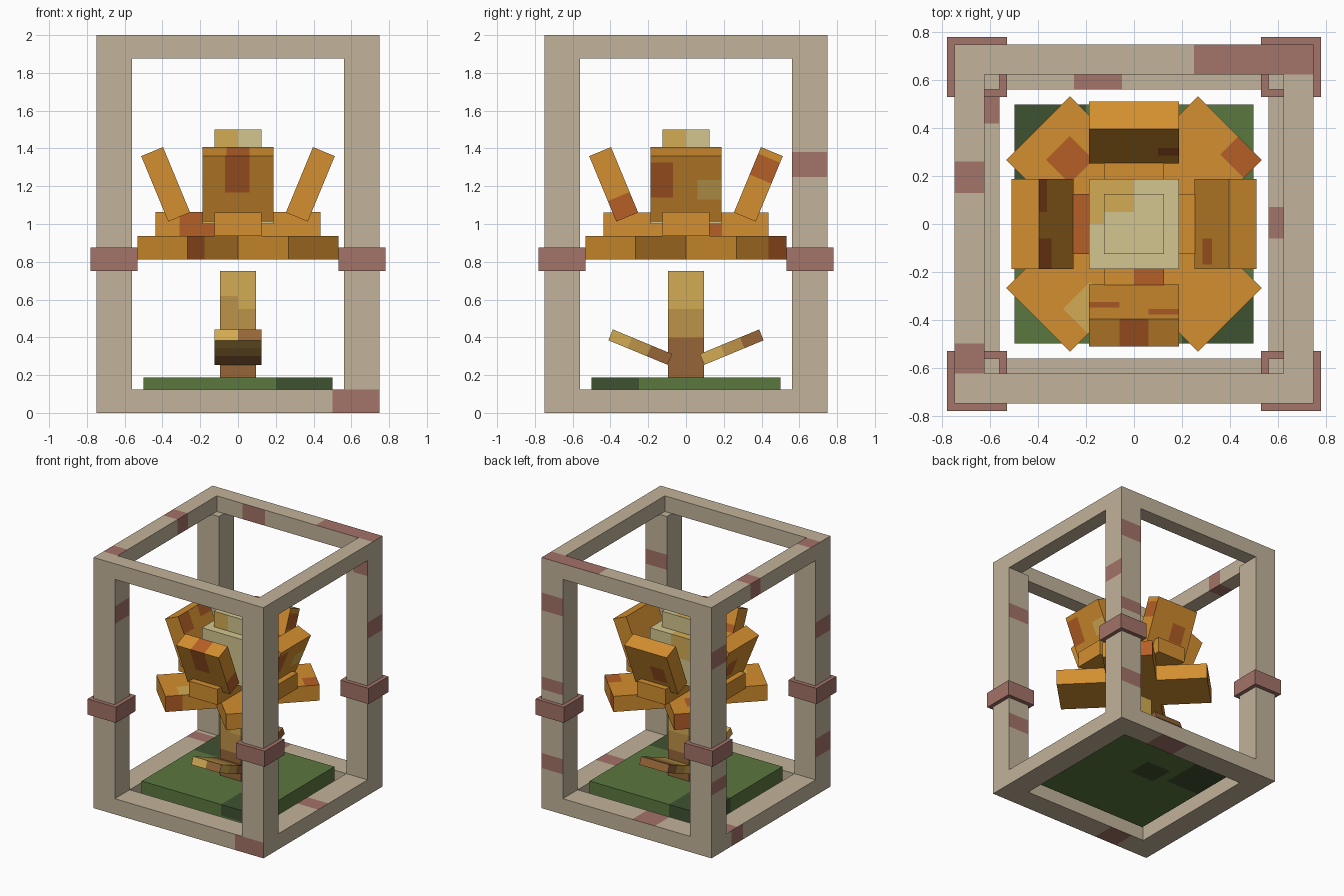
import bpy, bmesh, math
from mathutils import Matrix, Vector

cube = bpy.data.objects.get("Cube")
if cube:
    bpy.data.objects.remove(cube, do_unlink=True)


def material(name, rgb):
    lin = [((c / 255 + 0.055) / 1.055) ** 2.4 for c in rgb]
    m = bpy.data.materials.new(name)
    m.use_nodes = True
    m.diffuse_color = (*lin, 1)
    m.node_tree.nodes["Principled BSDF"].inputs["Base Color"].default_value = (*lin, 1)
    return m


STONE = material("beige stone", (194, 179, 155))
PINK = material("dusty pink", (163, 115, 104))
GREEN = material("grass green", (91, 119, 63))
MOSS = material("dark green", (63, 82, 49))
ORANGE = material("petal orange", (212, 143, 47))
RUST = material("rust", (181, 95, 38))
CREAM = material("cream", (211, 198, 144))
GOLD = material("gold", (212, 172, 84))
TAN = material("tan", (190, 147, 73))
BARK = material("bark brown", (150, 102, 56))


def box(name, lo, hi, mat, patches=(), matrix=None):
    """Box from lo to hi; faces centred inside a patch (lo, hi, material) take its colour."""
    bm = bmesh.new()
    bmesh.ops.create_cube(bm, size=1)
    for v in bm.verts:
        v.co = [lo[i] if v.co[i] < 0 else hi[i] for i in range(3)]
    for p in patches:
        for i in range(3):
            for c in (p[0][i], p[1][i]):
                if lo[i] + 0.004 < c < hi[i] - 0.004:
                    co, no = Vector(), Vector()
                    co[i], no[i] = c, 1
                    bmesh.ops.bisect_plane(bm, geom=bm.verts[:] + bm.edges[:] + bm.faces[:],
                                           plane_co=co, plane_no=no)
    mats = [mat]
    for f in bm.faces:
        c = f.calc_center_median()
        for a, b, m in patches:
            if all(a[i] - 0.002 < c[i] < b[i] + 0.002 for i in range(3)):
                if m not in mats:
                    mats.append(m)
                f.material_index = mats.index(m)
    if matrix:
        bm.transform(matrix)
    me = bpy.data.meshes.new(name)
    bm.to_mesh(me)
    bm.free()
    for m in mats:
        me.materials.append(m)
    ob = bpy.data.objects.new(name, me)
    bpy.context.collection.objects.link(ob)
    return ob


def turn(deg, axis):
    return Matrix.Rotation(math.radians(deg), 4, axis)


# Cage: square posts with collars, wide rails below and slim rails above
O, I, T = 0.75, 0.5625, 0.625
POST_SPOTS = {
    (1, 1): [((I, O, 1.58), (O, O, 1.72), PINK), ((O, I, 1.25), (O, O, 1.38), PINK),
             ((I, O, .95), (O, O, 1.05), PINK), ((I, O, .32), (O, O, .44), PINK),
             ((T, I, 1.75), (O, I, 1.875), PINK)],
    (-1, -1): [((-I, -O, 1.52), (-I, -I, 1.66), PINK), ((-O, -O, 1.25), (-O, -I, 1.38), PINK),
               ((-O, -O, .3), (-O, -I, .45), PINK)],
    (-1, 1): [((-O, I, 1.5), (-O, O, 1.64), PINK), ((-O, I, .5), (-O, O, .6), PINK)],
    (1, -1): [((I, -I, 1.45), (O, -I, 1.57), PINK), ((I, -I, .5), (O, -I, .62), PINK)],
}
for (sx, sy), spots in POST_SPOTS.items():
    x, y = sorted((sx * I, sx * O)), sorted((sy * I, sy * O))
    box("post", (x[0], y[0], 0.125), (x[1], y[1], 1.875), STONE, spots)
    cx, cy = sx * 0.656, sy * 0.656
    box("collar", (cx - .125, cy - .125, .75), (cx + .125, cy + .125, .875), PINK)

box("bottom_rail_front", (-O, -O, 0), (O, -I, .125), STONE,
    [((.5, -O, 0), (O, -O, .125), PINK), ((-.45, -O, 0), (-.25, -I, 0), PINK)])
box("bottom_rail_back", (-O, I, 0), (O, O, .125), STONE,
    [((-.25, I, .125), (-.05, O, .125), PINK), ((.1, I, 0), (.35, O, 0), PINK)])
box("bottom_rail_left", (I, -I, 0), (O, I, .125), STONE,
    [((I, -.06, .125), (O, .07, .125), PINK)])
box("bottom_rail_right", (-O, -I, 0), (-I, I, .125), STONE,
    [((-O, .42, .125), (-I, .53, .125), PINK), ((-O, .35, 0), (-O, .5, .125), PINK)])
box("top_rail_front", (-O, -O, 1.875), (O, -T, 2), STONE)
box("top_rail_back", (-O, T, 1.875), (O, O, 2), STONE,
    [((.25, T, 2), (O, O, 2), PINK), ((-.4, T, 1.875), (-.2, T, 2), PINK)])
box("top_rail_left", (T, -T, 1.875), (O, T, 2), STONE)
box("top_rail_right", (-O, -T, 1.875), (-T, T, 2), STONE,
    [((-O, .13, 1.875), (-T, .26, 2), PINK), ((-O, -T, 2), (-T, -.5, 2), PINK)])

# Grass slab
box("grass_slab", (-.5, -.5, .0625), (.5, .5, .1875), GREEN,
    [((-.5, .15, .0625), (-.2, .5, .1875), MOSS), ((.2, -.5, .1), (.5, -.25, .1875), MOSS),
     ((-.12, .08, .0625), (.1, .28, .0625), MOSS)])

# Stem fades from bark to gold; leaves tilt up to front and back
S = 0.094
box("stem", (-S, -S, .1875), (S, S, .75), GOLD,
    [((-S, -S, .1875), (S, S, .4), BARK), ((-S, -S, .4), (S, S, .55), TAN),
     ((-S, -S, .55), (0, -S, .62), TAN)])
L, W, H = 0.17, 0.125, 0.031
for name, angle, tints in (("front_leaf", 0, (GOLD, TAN, BARK)), ("back_leaf", 180, (BARK, TAN, GOLD))):
    spots = [((-W, -L, -H), (W, -.06, H), tints[0]), ((-W, .05, -H), (W, L, H), tints[2])]
    if angle == 0:
        spots.insert(0, ((0, -L, -H), (W, -L, H), BARK))
        spots[1:2] = [((-W, -L, -H), (W, -.06, H), GOLD)]
        spots.append(((0, -L, -H), (W, -L, H), BARK))
    box(name, (-W, -L, -H), (W, L, H), tints[1], spots,
        turn(angle, 'Z') @ Matrix.Translation((0, -.242, .348)) @ turn(-22.5, 'X'))

# Lower petals: two crossed diagonal bars
D, P = 0.566, 0.1875
z0, z1 = 0.8125, 0.9375
box("lower_petals_a", (-D, -P, z0), (D, P, z1), ORANGE,
    [((.46, -P, z1), (D, -.05, z1), RUST), ((D, .05, z0), (D, P, z1), RUST),
     ((-.46, -P, z1), (-.3, -.04, z1), GOLD), ((-D, -P, z0), (-.44, -P, z1), RUST)],
    turn(45, 'Z'))
box("lower_petals_b", (-D, -P, z0), (D, P, z1), ORANGE,
    [((.31, -.07, z1), (.45, .07, z1), RUST), ((D, -P, z0), (D, -.05, z1), RUST)],
    turn(135, 'Z'))

# Middle petals: two crossed straight bars
M, N = 0.4375, 0.125
box("middle_petals_x", (-M, -N, z1), (M, N, 1.0625), ORANGE,
    [((-.31, -N, z1), (-.125, N, 1.0625), RUST)])
box("middle_petals_y", (-N, -M, z1), (N, M, 1.062), ORANGE,
    [((0, -.26, 1.062), (N, -.18, 1.062), RUST), ((N, .125, z1), (N, .19, 1.0), RUST)])

# Flower heart and knob
box("heart", (-P, -P, 1.0), (P, P, 1.375), CREAM,
    [((-P, 0, 1.2), (0, P, 1.375), GOLD), ((-P, -P, 1.0), (0, -P, 1.2), GOLD)])
box("knob", (-N, -N, 1.375), (N, N, 1.5), CREAM,
    [((-N, -N, 1.375), (0, -N, 1.5), GOLD), ((N, -N, 1.375), (N, 0, 1.5), GOLD),
     ((-N, .05, 1.5), (0, N, 1.5), GOLD)])

# Upper petals: four slabs leaning outwards, local -y is the outer side
Q = 0.0625
UPPER = {
    "front": (0, [((-.07, -Q, -.02), (.06, -Q, P), RUST), ((-.06, -Q, P), (.06, Q, P), RUST),
                  ((P, -Q, -P), (P, Q, -.07), RUST), ((-P, Q, .0), (-.06, Q, .06), RUST),
                  ((.06, Q, .08), (P, Q, .14), RUST)]),
    "left": (90, [((-P, -Q, -.05), (-.07, -Q, .15), RUST), ((.06, -Q, -.06), (P, -Q, .05), GOLD),
                  ((-.17, Q, -.1), (-.06, Q, .0), RUST)]),
    "back": (180, [((-P, -Q, .03), (-P, Q, .15), RUST), ((-P, Q, -.1), (-.1, Q, -.02), RUST),
                   ((0, -Q, -.1), (.12, -Q, .04), RUST)]),
    "right": (270, [((.06, Q, .05), (P, Q, P), RUST), ((-.12, -Q, -.1), (0, -Q, .05), RUST),
                    ((-P, Q, .1), (-.05, Q, P), RUST)]),
}
for side, (angle, spots) in UPPER.items():
    box(side + "_upper_petal", (-P, -Q, -P), (P, Q, P), ORANGE, spots,
        turn(angle, 'Z') @ Matrix.Translation((0, -.383, 1.21)) @ turn(22.5, 'X'))
